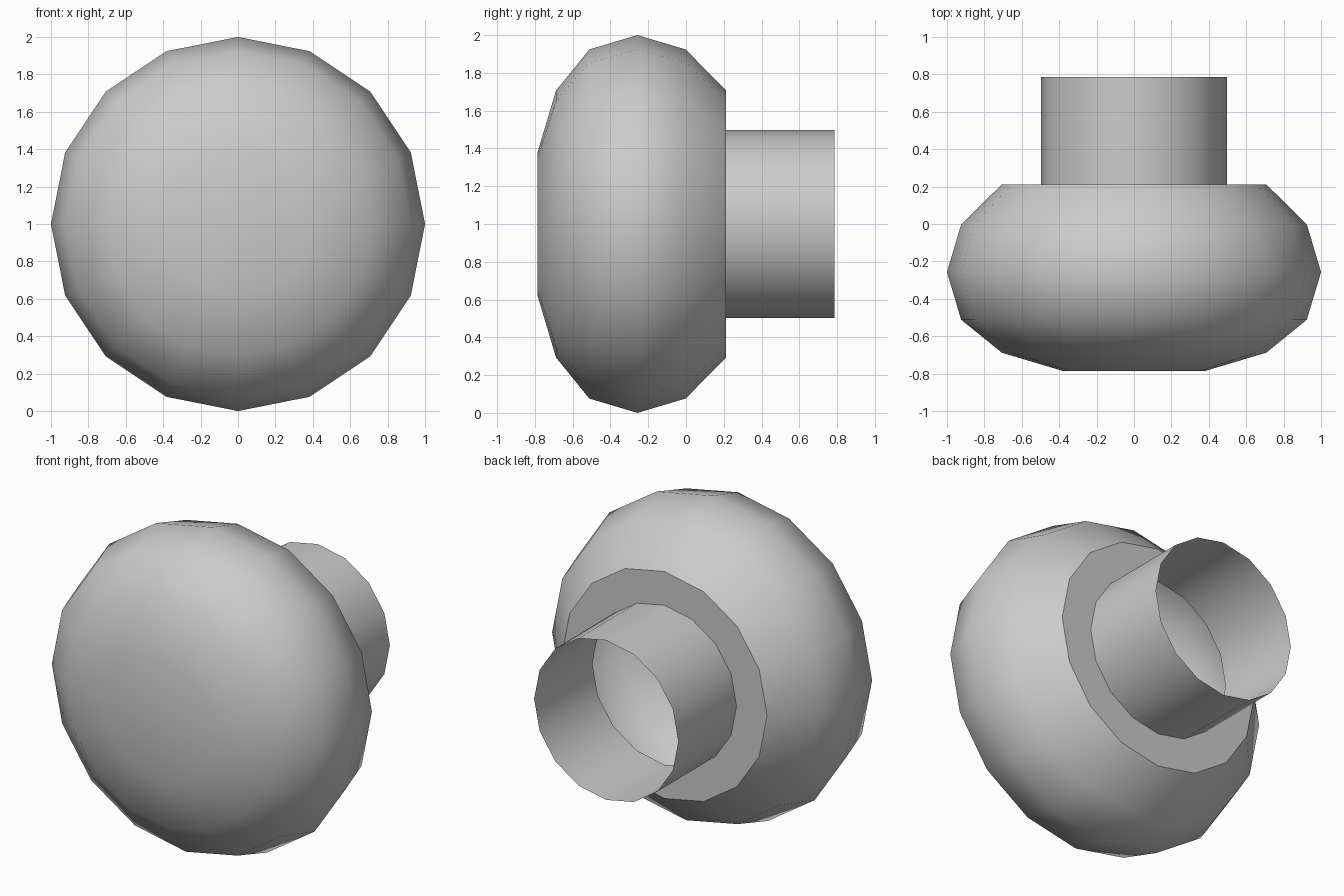
import bpy
import bmesh
from math import cos, sin, pi, radians

cube = bpy.data.objects.get("Cube")
if cube:
    bpy.data.objects.remove(cube, do_unlink=True)

SIDES = 16
AXIS_HEIGHT = 1.0

# Single plain grey
GREY = (0.6, 0.6, 0.6, 1.0)
grey = bpy.data.materials.new("plain_grey")
grey.use_nodes = True
grey.diffuse_color = GREY
grey.node_tree.nodes["Principled BSDF"].inputs["Base Color"].default_value = GREY


def lathe(name, profile):
    """Turn (radius, y) points, listed front to back, around the y axis."""
    bm = bmesh.new()
    rings = []
    for r, y in profile:
        angles = [2 * pi * k / SIDES for k in range(SIDES)]
        rings.append([bm.verts.new((r * cos(a), y, AXIS_HEIGHT + r * sin(a)))
                      for a in angles])
    for near, far in zip(rings, rings[1:]):
        for k in range(SIDES):
            n = (k + 1) % SIDES
            bm.faces.new((near[k], far[k], far[n], near[n]))
    bmesh.ops.remove_doubles(bm, verts=bm.verts[:], dist=0.0001)
    mesh = bpy.data.meshes.new(name)
    bm.to_mesh(mesh)
    bm.free()
    mesh.materials.append(grey)
    obj = bpy.data.objects.new(name, mesh)
    bpy.context.collection.objects.link(obj)
    bpy.ops.object.select_all(action="DESELECT")
    obj.select_set(True)
    bpy.context.view_layer.objects.active = obj
    bpy.ops.object.shade_smooth_by_angle(angle=radians(40))
    return obj


NECK_RADIUS = 0.497
SHOULDER_Y = 0.212

# Hollow rounded head with a flat back shoulder
lathe("knob_head", [
    (0, -0.785), (0.383, -0.785), (0.707, -0.688), (0.924, -0.512),
    (1, -0.257), (0.924, -0.002), (0.707, SHOULDER_Y),
    (NECK_RADIUS, SHOULDER_Y),
])

# Open thin-walled neck
lathe("neck_tube", [(NECK_RADIUS, SHOULDER_Y), (NECK_RADIUS, 0.785)])
